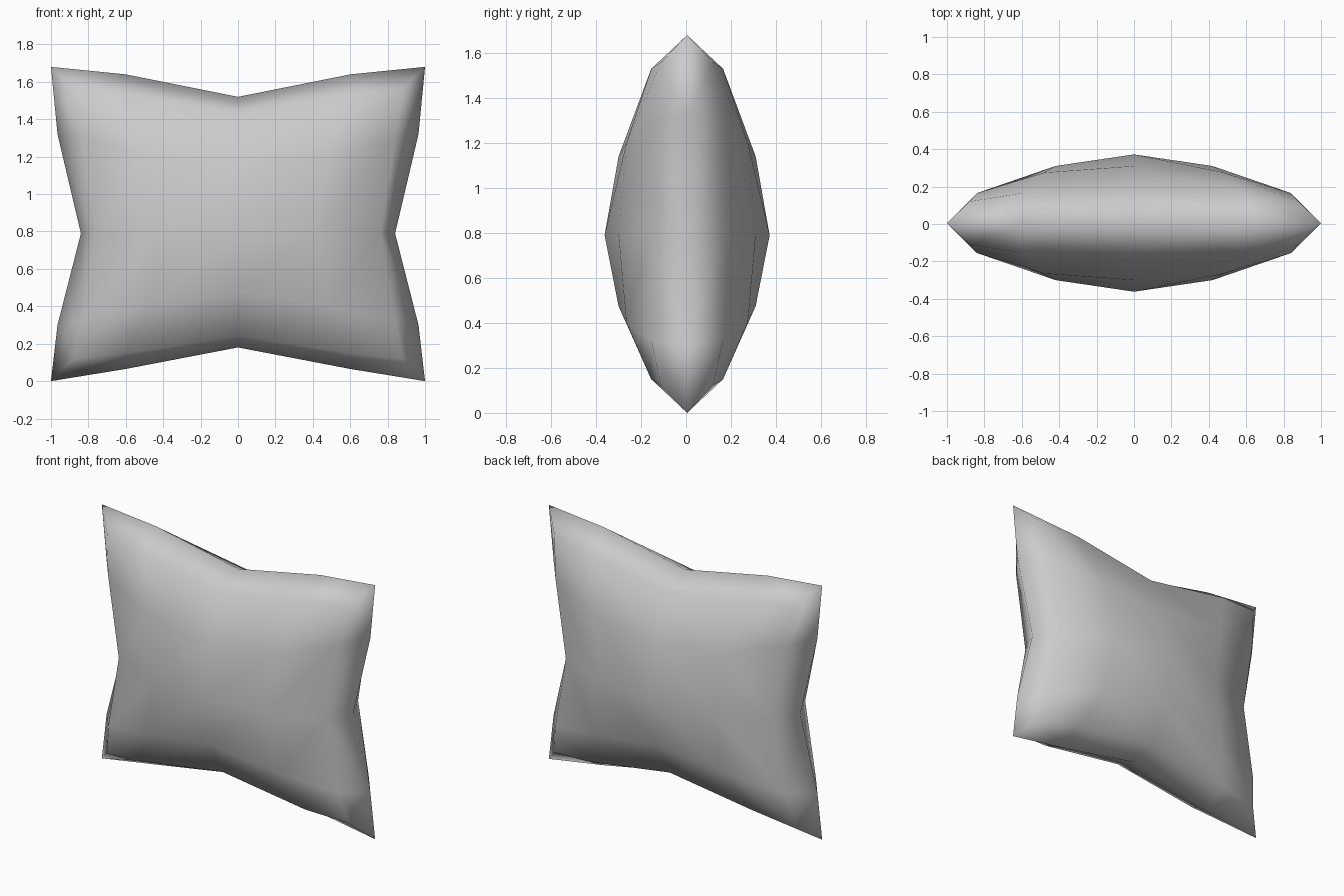
import bpy
import bmesh

if "Cube" in bpy.data.objects:
    bpy.data.objects.remove(bpy.data.objects["Cube"], do_unlink=True)

SEAM_Y = 0.005

# Puffed panel, right half: rows from bottom to top, each (x, depth, z) from the middle outwards
PANEL = [
    [(0, .165, .24), (.60, .16, .15), (.88, .115, .12)],
    [(0, .305, .475), (.48, .27, .40), (.84, .16, .32)],
    [(0, .367, .79), (.42, .305, .79), (.76, .165, .79)],
    [(0, .305, 1.14), (.48, .27, 1.20), (.84, .16, 1.30)],
    [(0, .165, 1.43), (.60, .16, 1.53), (.88, .115, 1.56)],
]
# Pinched seam, keyed by (column, row) of the panel border
SEAM = {
    (0, 0): (0, .18), (1, 0): (.60, .065), (2, 0): (1, 0),
    (2, 1): (.965, .30), (2, 2): (.84, .79), (2, 3): (.965, 1.32),
    (2, 4): (1, 1.68), (1, 4): (.60, 1.64), (0, 4): (0, 1.52),
}


def sign(c):
    return -1 if c < 0 else 1


bm = bmesh.new()

# Seam loop, mirrored across x
seam = {}
for (c, r), (x, z) in SEAM.items():
    for col in {c, -c}:
        seam[col, r] = bm.verts.new((sign(col) * x, SEAM_Y, z))

# Border order: bottom, right side, top, left side
border = ([(c, 0) for c in range(-2, 2)] + [(2, r) for r in range(4)]
          + [(c, 4) for c in range(2, -2, -1)] + [(-2, r) for r in range(4, 0, -1)])

# Front and back panels, each joined to the seam
for side in (-1, 1):
    grid = {}
    for r, row in enumerate(PANEL):
        for c in range(-2, 3):
            x, depth, z = row[abs(c)]
            grid[c, r] = bm.verts.new((sign(c) * x, SEAM_Y + side * depth, z))
    for r in range(4):
        for c in range(-2, 2):
            bm.faces.new((grid[c, r], grid[c + 1, r], grid[c + 1, r + 1], grid[c, r + 1]))
    for a, b in zip(border, border[1:] + border[:1]):
        bm.faces.new((seam[a], seam[b], grid[b], grid[a]))

bmesh.ops.recalc_face_normals(bm, faces=bm.faces)
for face in bm.faces:
    face.smooth = True

mesh = bpy.data.meshes.new("cushion")
bm.to_mesh(mesh)
bm.free()

# Plain grey fabric
fabric = bpy.data.materials.new("grey fabric")
fabric.use_nodes = True
colour = (.6, .6, .6, 1)
fabric.diffuse_color = colour
fabric.node_tree.nodes["Principled BSDF"].inputs["Base Color"].default_value = colour
mesh.materials.append(fabric)

cushion = bpy.data.objects.new("cushion", mesh)
bpy.context.collection.objects.link(cushion)
